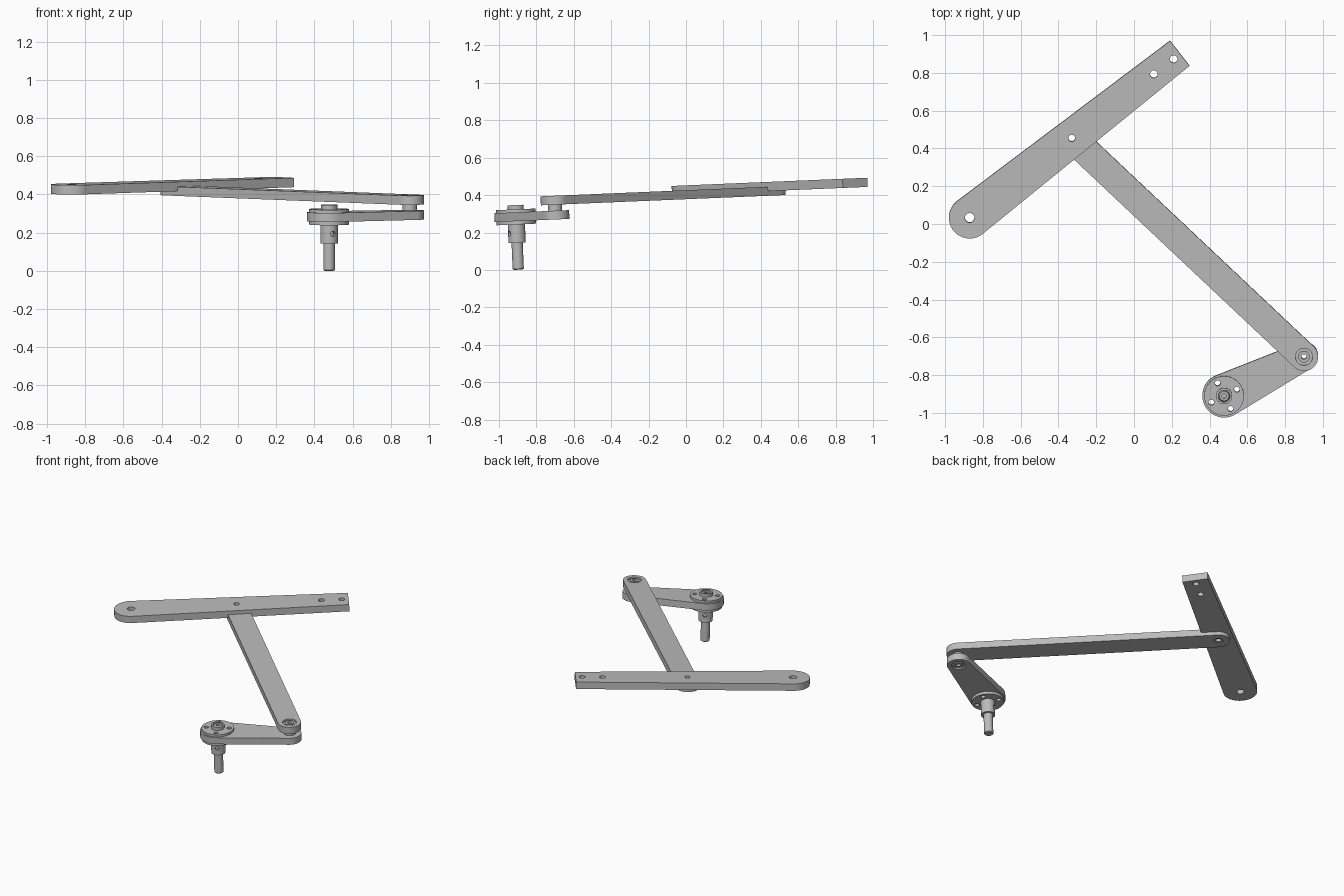
import bpy, bmesh, math
from mathutils import Matrix, Vector

cube = bpy.data.objects.get("Cube")
if cube:
    bpy.data.objects.remove(cube, do_unlink=True)

grey = bpy.data.materials.new("plain grey")
grey.use_nodes = True
grey.diffuse_color = (0.5, 0.5, 0.5, 1)
grey.node_tree.nodes["Principled BSDF"].inputs["Base Color"].default_value = (0.5, 0.5, 0.5, 1)

# The linkage is laid out flat, then tipped slightly about x
TILT = Matrix.Translation((0, -0.016, 0)) @ Matrix.Rotation(math.atan(0.042), 4, 'X')
parts = []


def prism(name, outline, z0, z1):
    """Extrude a flat outline from z0 to z1."""
    bm = bmesh.new()
    face = bm.faces.new([bm.verts.new((x, y, z0)) for x, y in outline])
    new = bmesh.ops.extrude_face_region(bm, geom=[face])["geom"]
    bmesh.ops.translate(bm, vec=(0, 0, z1 - z0),
                        verts=[v for v in new if isinstance(v, bmesh.types.BMVert)])
    bmesh.ops.recalc_face_normals(bm, faces=bm.faces)
    mesh = bpy.data.meshes.new(name)
    bm.to_mesh(mesh)
    bm.free()
    mesh.materials.append(grey)
    obj = bpy.data.objects.new(name, mesh)
    bpy.context.collection.objects.link(obj)
    parts.append(obj)
    return obj


def arc(centre, r, start, end, n=32):
    return [(centre[0] + r * math.cos(start + (end - start) * i / n),
             centre[1] + r * math.sin(start + (end - start) * i / n)) for i in range(n + 1)]


def disc(name, centre, r, z0, z1):
    return prism(name, arc(centre, r, 0, math.tau, 48)[:-1], z0, z1)


def link_outline(p0, r0, p1, r1, square=False):
    """Tapered bar with a round end at p0 and a round or square end at p1."""
    d = Vector(p1) - Vector(p0)
    ang = math.atan2(d.y, d.x)
    a = math.acos((r0 - r1) / d.length)
    tip = arc(p1, r1, ang - math.pi / 2, ang + math.pi / 2, 1) if square else arc(p1, r1, ang - a, ang + a)
    return arc(p0, r0, ang + a, ang + math.tau - a) + tip


def cut(obj, cutter):
    """Subtract the cutter and discard it."""
    mod = obj.modifiers.new("cut", 'BOOLEAN')
    mod.operation, mod.solver, mod.object = 'DIFFERENCE', 'EXACT', cutter
    bpy.context.view_layer.update()
    bpy.context.view_layer.objects.active = obj
    bpy.ops.object.modifier_apply(modifier=mod.name)
    parts.remove(cutter)
    bpy.data.objects.remove(cutter, do_unlink=True)


def drill(obj, centre, r, z0=-1, z1=1):
    cut(obj, disc("cutter", centre, r, z0, z1))


def chamfer(obj, width, z):
    """Bevel the rim lying at height z."""
    bm = bmesh.new()
    bm.from_mesh(obj.data)
    rim = [e for e in bm.edges if all(abs(v.co.z - z) < 1e-4 for v in e.verts)]
    bmesh.ops.bevel(bm, geom=rim, offset=width, segments=1, affect='EDGES')
    bm.to_mesh(obj.data)
    bm.free()


HUB, ELBOW, JOINT, END = (0.477, -0.88), (0.9, -0.67), (-0.33, 0.49), (-0.87, 0.068)
TIP = (0.2425, 0.939)

# Output bar, tapered, with a square tip and four holes
bar_shape = link_outline(END, 0.11, TIP, 0.084, square=True)
bar = prism("output_bar", bar_shape, 0.402, 0.451)
drill(bar, END, 0.025)
drill(bar, JOINT, 0.018)
for hole in ((0.105, 0.829), (0.21, 0.909)):
    drill(bar, hole, 0.02)

# Connecting arm, half-lapped where the bar crosses it
arm = prism("connecting_arm", link_outline(JOINT, 0.075, ELBOW, 0.075), 0.377, 0.425)
cut(arm, prism("cutter", bar_shape, 0.402, 0.5))
drill(arm, JOINT, 0.018)
drill(arm, JOINT, 0.032, 0.3, 0.383)
drill(arm, ELBOW, 0.03)
drill(arm, ELBOW, 0.045, 0.412, 0.5)

# Crank
crank = prism("crank", link_outline(HUB, 0.115, ELBOW, 0.075), 0.298, 0.345)
drill(crank, ELBOW, 0.03)
drill(crank, ELBOW, 0.045, 0.2, 0.308)

# Elbow pin and spacer
pin = disc("elbow_pin", ELBOW, 0.0305, 0.3, 0.422)
drill(pin, ELBOW, 0.013)
spacer = disc("elbow_spacer", ELBOW, 0.038, 0.345, 0.377)
drill(spacer, ELBOW, 0.03)

# Hub flanges with a ring of four bolt holes through the crank
flanges = [disc("upper_flange", HUB, 0.105, 0.345, 0.361),
           disc("lower_flange", HUB, 0.105, 0.28, 0.298)]
for i in range(4):
    a = math.radians(27 + 90 * i)
    bolt = (HUB[0] + 0.076 * math.cos(a), HUB[1] + 0.076 * math.sin(a))
    for plate in flanges + [crank]:
        drill(plate, bolt, 0.0145)

# Boss above the flange
boss = disc("hub_boss", HUB, 0.043, 0.361, 0.384)
drill(boss, HUB, 0.031)

# Collar with a cross-drilled set screw hole
collar = disc("hub_collar", HUB, 0.046, 0.182, 0.28)
drill(collar, HUB, 0.0305)
screw_hole = disc("cutter", (0, 0), 0.014, -0.1, 0.1)
screw_hole.matrix_world = (Matrix.Translation((HUB[0], HUB[1], 0.232))
                           @ Matrix.Rotation(math.radians(27), 4, 'Z')
                           @ Matrix.Rotation(math.pi / 2, 4, 'X'))
cut(collar, screw_hole)

# Drive shaft with chamfered ends and a centre hole on top
shaft = disc("drive_shaft", HUB, 0.03, 0.038, 0.38)
for z in (0.038, 0.38):
    chamfer(shaft, 0.005, z)
drill(shaft, HUB, 0.012, 0.36, 0.5)

# Tip the whole linkage and shade
bpy.ops.object.select_all(action='DESELECT')
for obj in parts:
    obj.data.transform(TILT)
    obj.select_set(True)
bpy.context.view_layer.objects.active = bar
bpy.ops.object.shade_smooth_by_angle(angle=math.radians(30))
